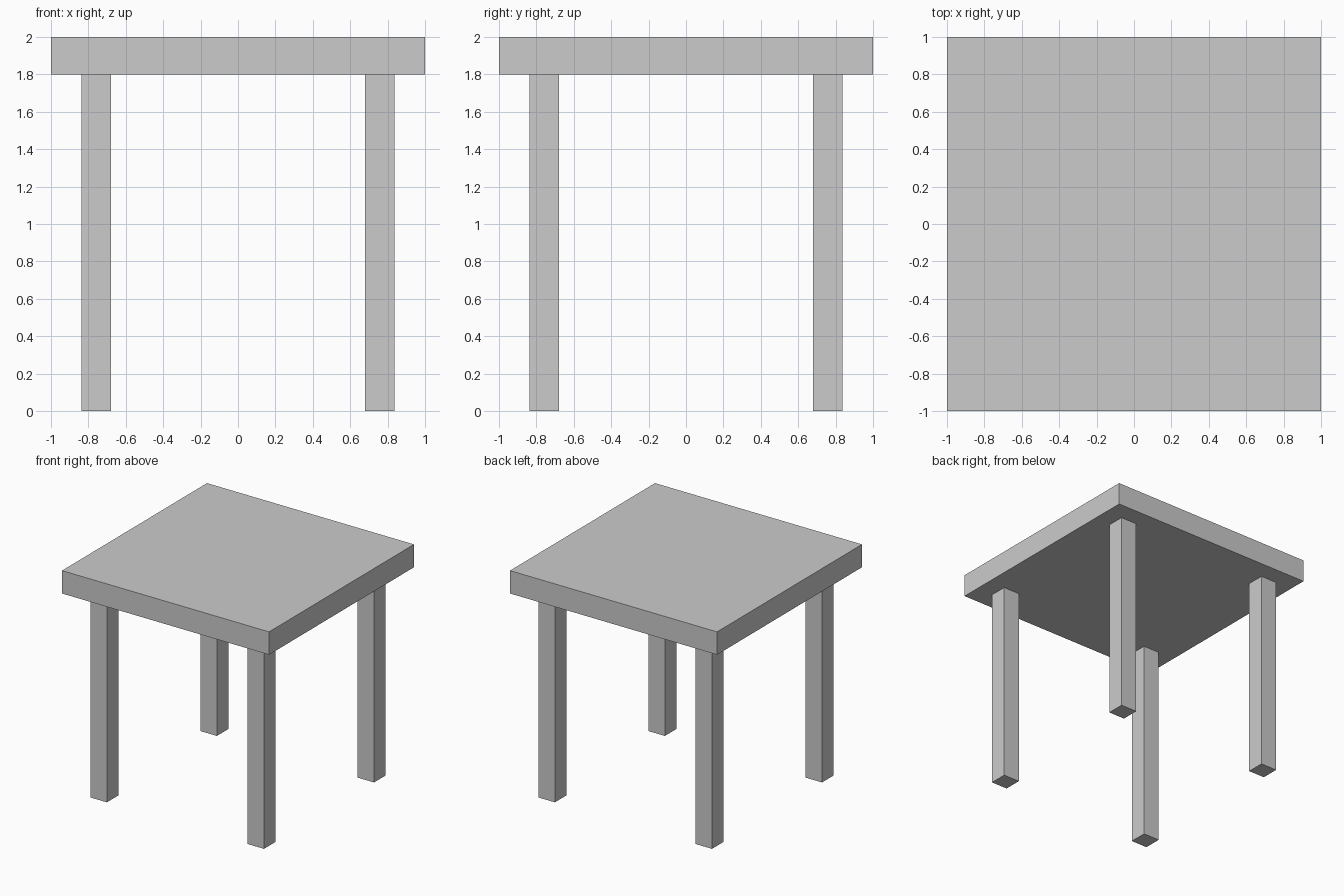
import bpy

if "Cube" in bpy.data.objects:
    bpy.data.objects.remove(bpy.data.objects["Cube"])


def box(name, center, size):
    """Add a flat-faced box with its size applied to the mesh."""
    bpy.ops.mesh.primitive_cube_add(size=1, location=center)
    obj = bpy.context.object
    obj.name = name
    obj.scale = size
    bpy.ops.object.transform_apply(location=False, rotation=False, scale=True)
    return obj


TOP_THICKNESS = 0.2
LEG_HEIGHT = 1.8
LEG_WIDTH = 0.158
LEG_OFFSET = 0.759

# Square table top
box("table_top", (0, 0, LEG_HEIGHT + TOP_THICKNESS / 2), (2, 2, TOP_THICKNESS))

# Four square legs, inset from the corners
for y_name, y in (("front", -1), ("back", 1)):
    for x_name, x in (("left", -1), ("right", 1)):
        box(f"{y_name}_{x_name}_leg",
            (x * LEG_OFFSET, y * LEG_OFFSET, LEG_HEIGHT / 2),
            (LEG_WIDTH, LEG_WIDTH, LEG_HEIGHT))
